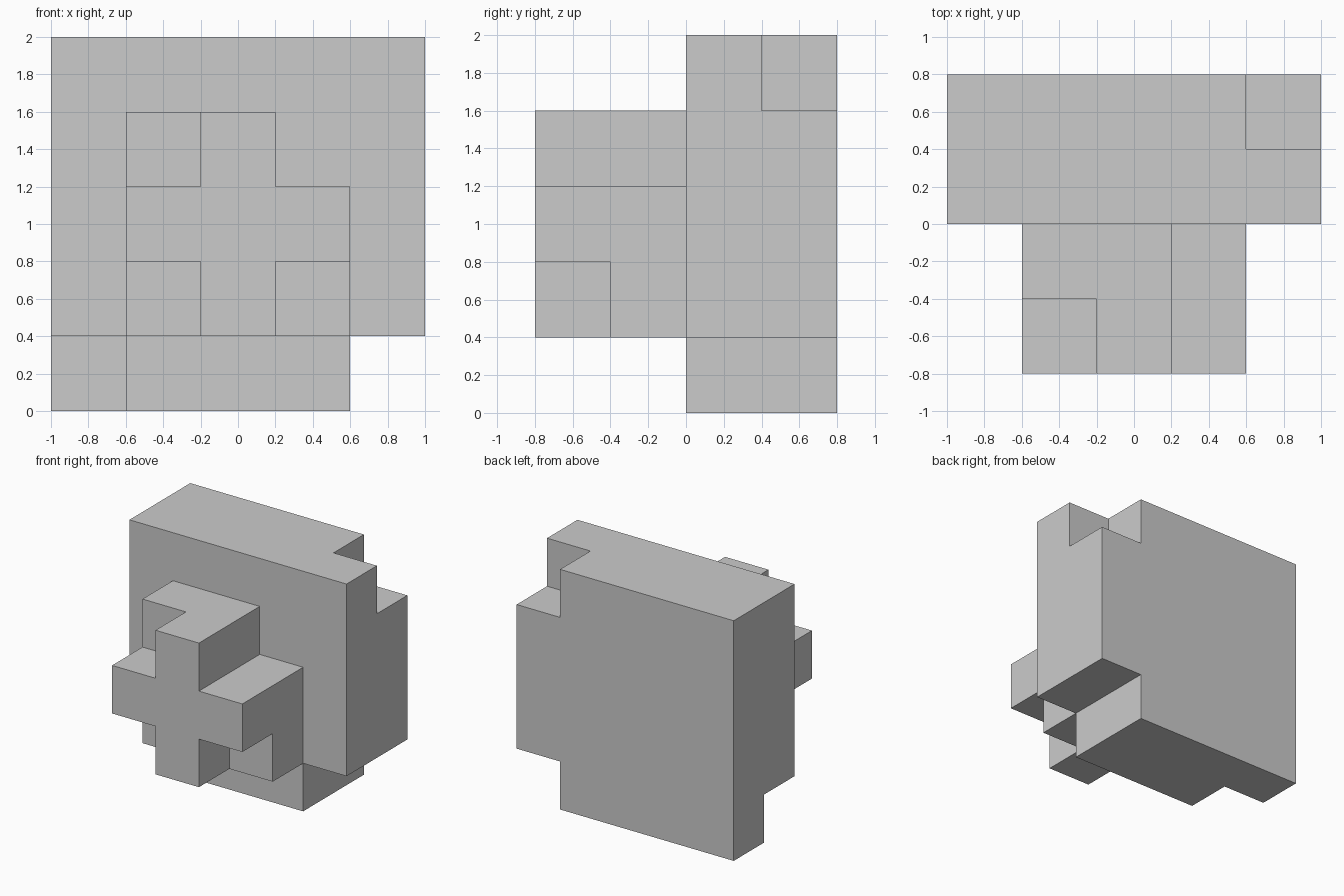
import bpy, bmesh, math
from mathutils import Vector

if "Cube" in bpy.data.objects:
    bpy.data.objects.remove(bpy.data.objects["Cube"])

CELL = 0.4
ORIGIN = Vector((-1.0, -0.8, 0.0))

# Slices from front to back; rows run top to bottom, columns left to right
SLICES = [
    (".....", "..#..", ".###.", "..#..", "....."),   # raised cross
    (".....", ".##..", ".###.", ".###.", "....."),   # block behind the cross
    ("#####", "#####", "#####", "#####", ".###."),   # slab, front half
    ("####.", "#####", "#####", "#####", "####."),   # slab, back half
]


def filled_cells(slices):
    return {(x, y, len(rows) - 1 - r)
            for y, rows in enumerate(slices)
            for r, row in enumerate(rows)
            for x, mark in enumerate(row) if mark == "#"}


def build_skin(name, cells):
    """One closed outer skin: a quad wherever a cell meets empty space."""
    bm = bmesh.new()
    verts = {}

    def vert(p):
        if p not in verts:
            verts[p] = bm.verts.new(ORIGIN + Vector(p) * CELL)
        return verts[p]

    for cell in sorted(cells):
        for axis in range(3):
            for side in (0, 1):
                neighbour = list(cell)
                neighbour[axis] += 2 * side - 1
                if tuple(neighbour) in cells:
                    continue
                u, v = (axis + 1) % 3, (axis + 2) % 3
                corners = []
                for du, dv in ((0, 0), (1, 0), (1, 1), (0, 1)):
                    p = list(cell)
                    p[axis] += side
                    p[u] += du
                    p[v] += dv
                    corners.append(vert(tuple(p)))
                bm.faces.new(corners if side else corners[::-1])

    # Merge coplanar quads into clean flat faces
    bmesh.ops.dissolve_limit(bm, angle_limit=math.radians(1),
                             verts=bm.verts[:], edges=bm.edges[:])
    mesh = bpy.data.meshes.new(name)
    bm.to_mesh(mesh)
    bm.free()
    obj = bpy.data.objects.new(name, mesh)
    bpy.context.collection.objects.link(obj)
    return obj


build_skin("notched_slab_with_cross", filled_cells(SLICES))
